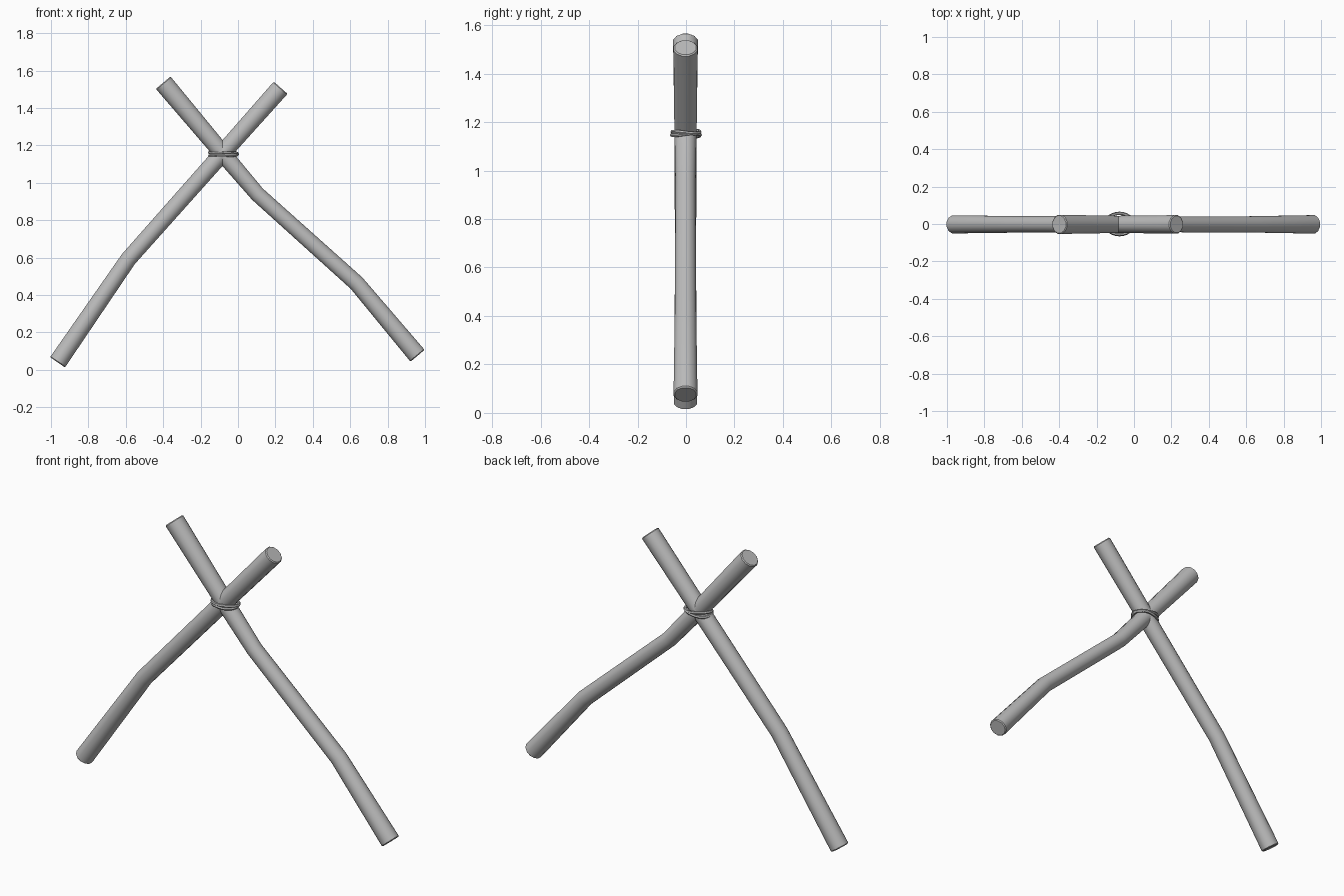
import bpy, bmesh, math
from mathutils import Vector

old = bpy.data.objects.get("Cube")
if old:
    bpy.data.objects.remove(old, do_unlink=True)

# One plain grey for the whole model
grey = bpy.data.materials.new("plain grey")
grey.use_nodes = True
colour = (0.5, 0.5, 0.5, 1)
grey.diffuse_color = colour
grey.node_tree.nodes["Principled BSDF"].inputs["Base Color"].default_value = colour


def sweep(name, path, radii, sides, closed=False):
    """Round tube along a path; open tubes get flat, slightly chamfered ends."""
    pts = [Vector(p) for p in path]
    n = len(pts)
    bm = bmesh.new()
    rings = []
    ref = Vector((0, 1, 0))
    for i, p in enumerate(pts):
        before = pts[(i - 1) % n] if closed else pts[max(i - 1, 0)]
        after = pts[(i + 1) % n] if closed else pts[min(i + 1, n - 1)]
        along = (after - before).normalized()
        u = (ref - along * ref.dot(along)).normalized()
        v = along.cross(u)
        if closed:
            ref = u
        ring = []
        for k in range(sides):
            a = math.tau * (k + 0.5) / sides
            ring.append(bm.verts.new(p + radii[i] * (u * math.cos(a) + v * math.sin(a))))
        rings.append(ring)
    for i in range(n if closed else n - 1):
        a, b = rings[i], rings[(i + 1) % n]
        # Match the seam of a closed loop to the nearest starting corner
        s = 0
        if closed and i == n - 1:
            s = min(range(sides), key=lambda k: (b[k].co - a[0].co).length)
        for k in range(sides):
            bm.faces.new((a[k], a[(k + 1) % sides],
                          b[(k + 1 + s) % sides], b[(k + s) % sides]))
    if not closed:
        caps = [bm.faces.new(rings[0][::-1]), bm.faces.new(rings[-1])]
        edges = [e for f in caps for e in f.edges]
        bmesh.ops.bevel(bm, geom=edges, offset=0.005, segments=1, affect='EDGES')
    bmesh.ops.recalc_face_normals(bm, faces=bm.faces)
    mesh = bpy.data.meshes.new(name)
    bm.to_mesh(mesh)
    bm.free()
    mesh.materials.append(grey)
    obj = bpy.data.objects.new(name, mesh)
    bpy.context.collection.objects.link(obj)
    bpy.ops.object.select_all(action='DESELECT')
    obj.select_set(True)
    bpy.context.view_layer.objects.active = obj
    bpy.ops.object.shade_smooth_by_angle(angle=math.radians(40))


def rope_loop(name, centre, across, depth, wobble):
    """Closed rope ring: 'across' is its half width, 'depth' its reach in y."""
    c, w = Vector(centre), Vector(across)
    path = []
    for i in range(24):
        t = math.tau * i / 24
        path.append(c + w * math.cos(t) + Vector((0, depth * math.sin(t), 0))
                    + Vector((0, 0, wobble * math.sin(2 * t))))
    sweep(name, path, [0.008] * 24, 6, closed=True)


# Two crossed, slightly bent poles
Y = -0.002
sweep("right_pole",
      [(-0.965, Y, 0.04), (-0.586, Y, 0.592), (-0.13, Y, 1.105), (0.228, Y, 1.508)],
      [0.05, 0.045, 0.047, 0.051], 12)
sweep("left_pole",
      [(0.96, Y, 0.075), (0.634, Y, 0.463), (0.104, Y, 0.939),
       (-0.078, Y, 1.152), (-0.4, Y, 1.535)],
      [0.051, 0.045, 0.043, 0.047, 0.053], 12)

# Rope lashing around the crossing
rope_loop("rope_lower", (-0.078, 0, 1.147), (0.075, 0, 0.004), 0.058, 0.004)
rope_loop("rope_upper", (-0.078, 0, 1.159), (0.075, 0, -0.003), 0.056, -0.004)
rope_loop("rope_upright", (-0.07, 0.003, 1.14), (0.014, 0, 0.07), 0.058, 0.0)
